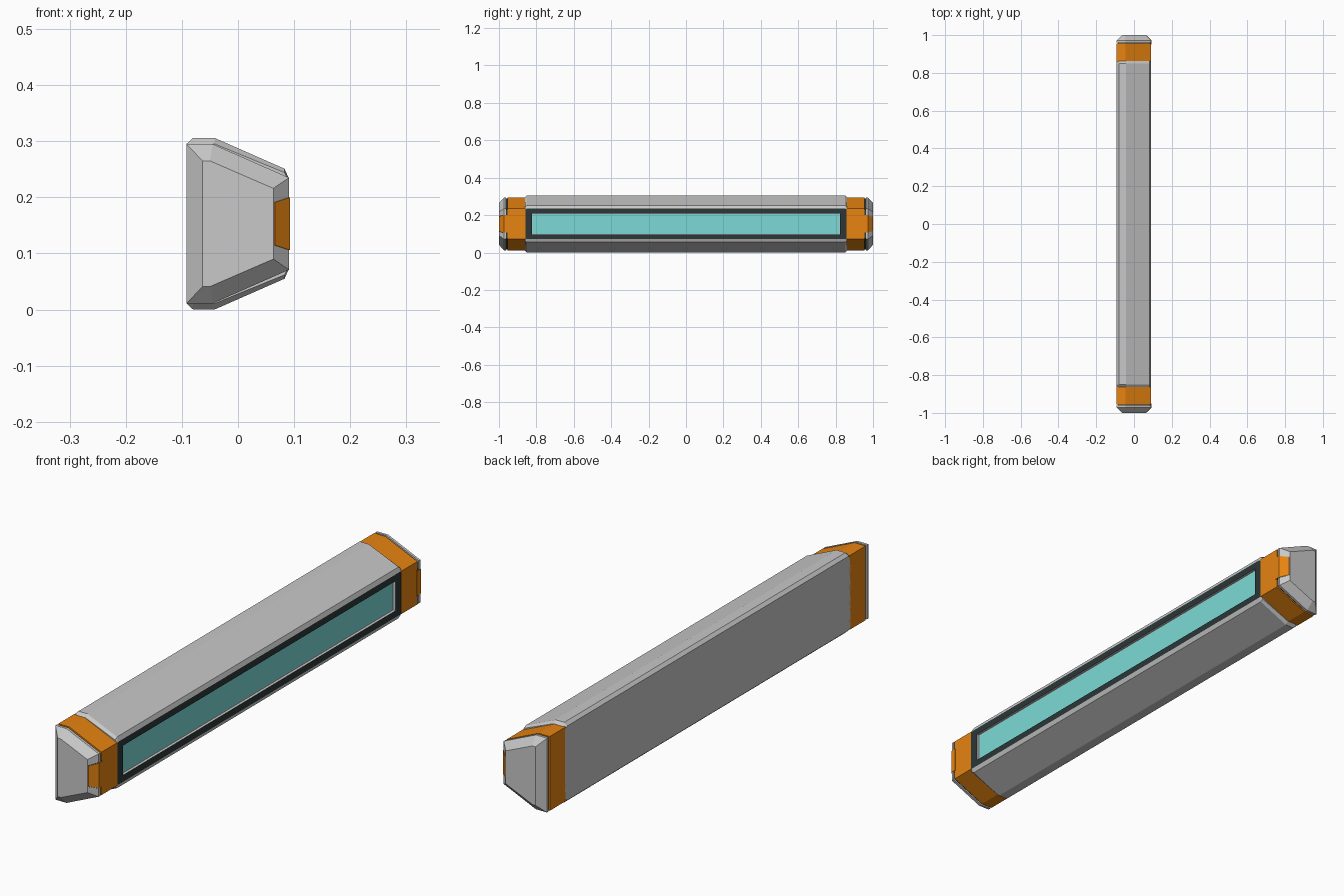
import bpy
import bmesh

cube = bpy.data.objects.get("Cube")
if cube:
    bpy.data.objects.remove(cube, do_unlink=True)

MID = 0.153  # height of the horizontal symmetry plane


def material(name, rgb, rough=0.6):
    m = bpy.data.materials.new(name)
    m.use_nodes = True
    m.diffuse_color = (*rgb, 1)
    bsdf = m.node_tree.nodes["Principled BSDF"]
    bsdf.inputs["Base Color"].default_value = (*rgb, 1)
    bsdf.inputs["Roughness"].default_value = rough
    return m


grey = material("light grey", (0.58, 0.58, 0.58))
orange = material("orange", (0.88, 0.25, 0.006))
dark = material("dark slate", (0.025, 0.038, 0.038))
cyan = material("cyan glass", (0.2, 0.7, 0.68))


def ring(half, y, zscale=1.0):
    """Mirror an upper half profile of (x, z) about the middle height."""
    top = [(x, y, MID + z * zscale) for x, z in half]
    low = [(x, y, MID - z * zscale) for x, z in reversed(half)]
    return top + low


def loft(rings):
    """Skin a row of matching rings and close both ends."""
    bm = bmesh.new()
    rows = [[bm.verts.new(p) for p in r] for r in rings]
    n = len(rows[0])
    for a, b in zip(rows, rows[1:]):
        for i in range(n):
            j = (i + 1) % n
            bm.faces.new((a[i], a[j], b[j], b[i]))
    bm.faces.new(rows[0])
    bm.faces.new(rows[-1])
    bmesh.ops.recalc_face_normals(bm, faces=bm.faces)
    return bm


def finish(bm, name, *mats):
    mesh = bpy.data.meshes.new(name)
    bm.to_mesh(mesh)
    bm.free()
    for m in mats:
        mesh.materials.append(m)
    ob = bpy.data.objects.new(name, mesh)
    bpy.context.collection.objects.link(ob)
    return ob


# Long housing with chamfered edges
BODY = [(-0.092, 0.142), (-0.08, 0.153), (-0.042, 0.153), (0.083, 0.098), (0.09, 0.082)]
bm = loft([ring(BODY, -0.862, 0.93), ring(BODY, -0.85),
           ring(BODY, 0.85), ring(BODY, 0.862, 0.93)])
bm.normal_update()
front = [f for f in bm.faces if f.normal.x > 0.99]
for f in front:
    f.material_index = 1

# Dark frame, recess walls and glass, inset from the housing's flat side
pane = max(front, key=lambda f: f.calc_area())
bmesh.ops.inset_individual(bm, faces=[pane], thickness=0.036)
for thickness, depth in ((0.0005, -0.01), (0.004, 0)):
    pane.material_index = 0
    bmesh.ops.inset_individual(bm, faces=[pane], thickness=thickness, depth=depth)
pane.material_index = 2
finish(bm, "housing", grey, dark, cyan)

# End caps, repeated at both ends
CAP = [(-0.092, 0.142), (-0.045, 0.142), (0.091, 0.082)]
GROOVE = [(-0.086, 0.136), (-0.047, 0.136), (0.085, 0.078)]
TIP = [(-0.063, 0.112), (-0.05, 0.112), (0.063, 0.063)]
for side, s in (("front", -1), ("back", 1)):
    finish(loft([ring(CAP, s * 0.858), ring(CAP, s * 0.955)]), side + "_band", orange)
    finish(loft([ring(GROOVE, s * 0.95), ring(GROOVE, s * 0.97)]), side + "_groove", dark)
    finish(loft([ring(CAP, s * 0.962), ring(CAP, s * 0.972), ring(TIP, s)]),
           side + "_end_cap", grey)

    # Tab running from the band over the sloped edge, with a dark seam under it
    for part, mat, lift, grow in (("tab", orange, 0.003, 0), ("tab_seam", dark, 0.001, 0.004)):
        rows = []
        for x, y, w in ((0.09, 0.95, 0.047), (0.09, 0.972, 0.047), (0.063, 0.999, 0.038)):
            rows.append(ring([(x - 0.02, w + grow), (x + lift, w + grow)], s * y))
        finish(loft(rows), side + "_" + part, mat)
